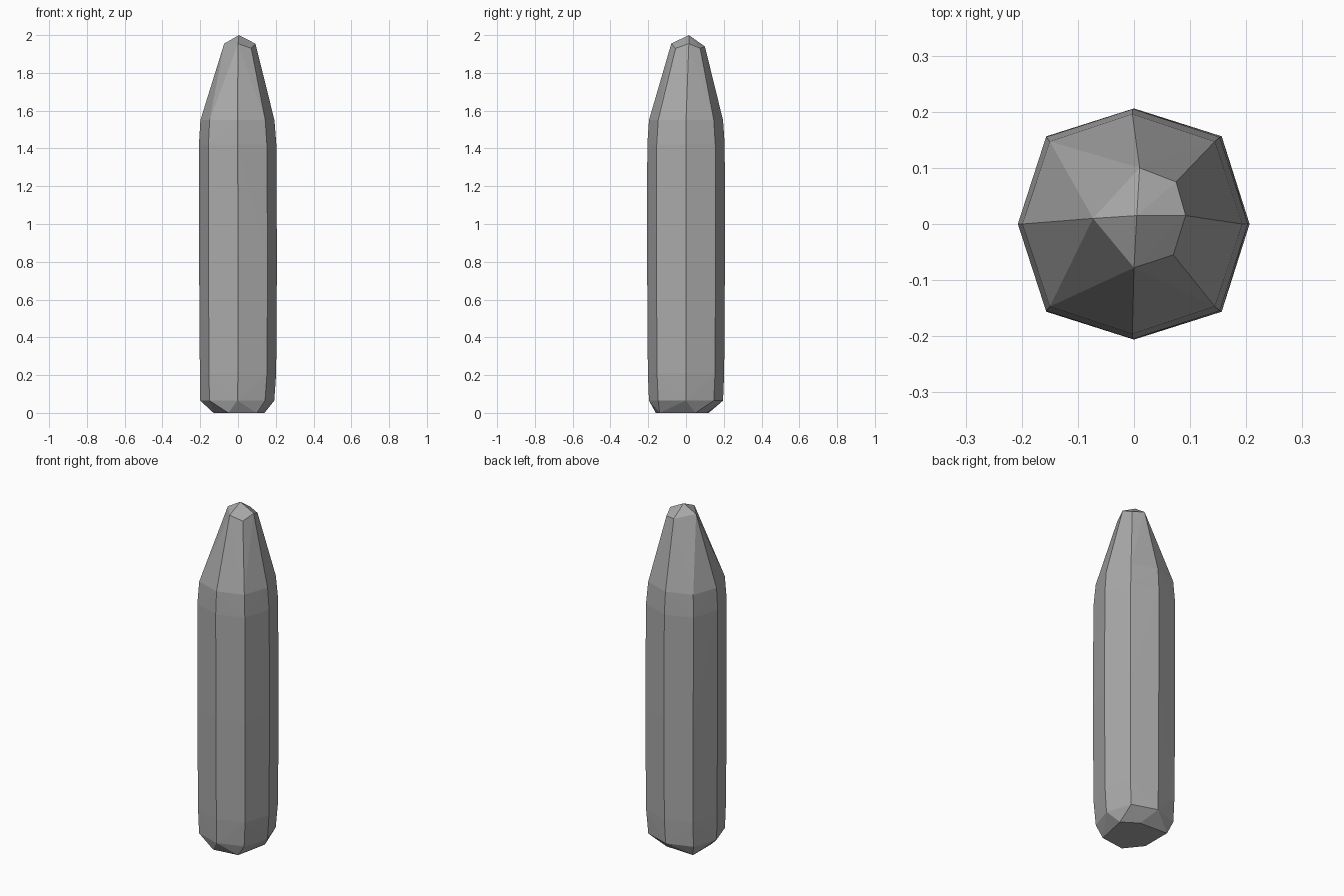
import bpy
import bmesh
from math import cos, sin, pi

if "Cube" in bpy.data.objects:
    bpy.data.objects.remove(bpy.data.objects["Cube"])


def make_material(name, color):
    mat = bpy.data.materials.new(name)
    mat.use_nodes = True
    mat.diffuse_color = color
    mat.node_tree.nodes["Principled BSDF"].inputs["Base Color"].default_value = color
    return mat


def octagon(side, corner, z, dx=0.0):
    """Eight points: four on the axes and four on the diagonals."""
    return [((corner if i % 2 else side) * cos(i * pi / 4) + dx,
             (corner if i % 2 else side) * sin(i * pi / 4), z) for i in range(8)]


# Shaft rings, from the chipped base to the shoulder
points = []
points += octagon(0.196, 0.208, 0.065, -0.004)
points += octagon(0.202, 0.217, 0.21)
points += octagon(0.206, 0.221, 0.8)
points += octagon(0.205, 0.219, 1.42, -0.002)
points += octagon(0.196, 0.208, 1.55, -0.003)

# Uneven base facet
base = [(-0.13, 0.12), (-0.13, -0.06), (-0.05, -0.16),
        (0.10, -0.14), (0.14, 0.05), (0.05, 0.11)]
points += [(x, y, 0.0) for x, y in base]

# Uneven cut tip and its apex
points += [(0.01, 0.10, 1.94), (0.075, 0.075, 1.93), (0.092, 0.015, 1.955),
           (0.07, -0.055, 1.93), (0.0, -0.078, 1.955), (-0.073, 0.01, 1.955),
           (0.005, 0.015, 2.0)]

# Wrap the rings in one faceted skin
bm = bmesh.new()
for p in points:
    bm.verts.new(p)
hull = bmesh.ops.convex_hull(bm, input=bm.verts)
loose = [v for v in bm.verts if not v.link_faces]
bmesh.ops.delete(bm, geom=loose, context="VERTS")
bmesh.ops.recalc_face_normals(bm, faces=bm.faces)

mesh = bpy.data.meshes.new("crystal_shard")
bm.to_mesh(mesh)
bm.free()
mesh.materials.append(make_material("stone_grey", (0.4, 0.4, 0.4, 1.0)))
shard = bpy.data.objects.new("crystal_shard", mesh)
bpy.context.collection.objects.link(shard)
